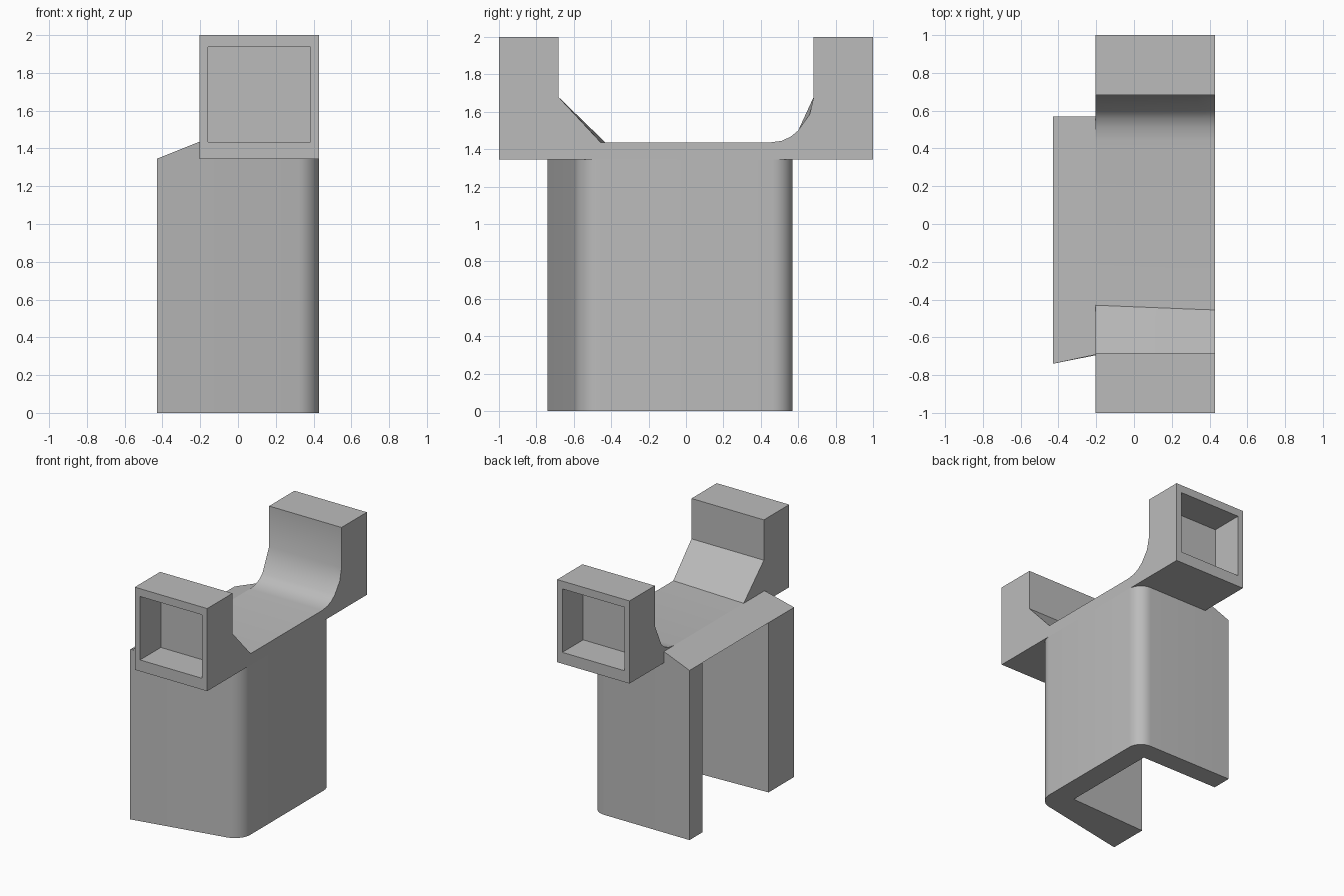
import bpy
import bmesh
from math import radians

old = bpy.data.objects.get("Cube")
if old:
    bpy.data.objects.remove(old, do_unlink=True)

grey = bpy.data.materials.new("matte_grey")
grey.use_nodes = True
grey.diffuse_color = (0.5, 0.5, 0.5, 1)
grey.node_tree.nodes["Principled BSDF"].inputs["Base Color"].default_value = (0.5, 0.5, 0.5, 1)

UNDER, DECK, TOP = 1.345, 1.435, 2.0
SIDE, INNER = 0.43, -0.205


def finish(name, bm):
    bmesh.ops.recalc_face_normals(bm, faces=bm.faces)
    mesh = bpy.data.meshes.new(name)
    bm.to_mesh(mesh)
    bm.free()
    ob = bpy.data.objects.new(name, mesh)
    bpy.context.collection.objects.link(ob)
    mesh.materials.append(grey)
    bpy.ops.object.select_all(action="DESELECT")
    ob.select_set(True)
    bpy.context.view_layer.objects.active = ob
    bpy.ops.object.shade_smooth_by_angle(angle=radians(30))


def loft(sections):
    """Join matching rings of points and cap both ends."""
    bm = bmesh.new()
    rings = [[bm.verts.new(p) for p in s] for s in sections]
    for a, b in zip(rings, rings[1:]):
        for i in range(len(a)):
            j = (i + 1) % len(a)
            bm.faces.new((a[i], a[j], b[j], b[i]))
    bm.faces.new(rings[0])
    bm.faces.new(rings[-1])
    bmesh.ops.recalc_face_normals(bm, faces=bm.faces)
    return bm


# Channel-shaped body, open on one side, with two rounded outer corners
plan = [(-SIDE, 0.57), (SIDE, 0.57), (SIDE, -0.57), (-SIDE, -0.74),
        (-SIDE, -0.42), (0.25, -0.39), (0.25, 0.41), (-SIDE, 0.41)]
bm = loft([[(x, y, z) for x, y in plan] for z in (0, UNDER)])
corners = [e for e in bm.edges
           if all(v.co.x > SIDE - 0.01 for v in e.verts)
           and abs(e.verts[0].co.z - e.verts[1].co.z) > 1]
bmesh.ops.bevel(bm, geom=corners, offset=0.11, segments=8, profile=0.5, affect="EDGES")
finish("channel_body", bm)

# Sloping roof edge over the open side
bm = loft([[(-SIDE, y0, UNDER), (INNER, y1, UNDER), (INNER, y1, DECK)]
           for y0, y1 in ((-0.74, -0.692), (0.57, 0.57))])
finish("sloping_roof_edge", bm)


# Cradle: flat deck with a raised block at each end
def cradle_section(x, foot, bend):
    ring = [(-1, UNDER), (1, UNDER), (1, TOP), (0.683, TOP), (0.683, 1.68),
            bend, (0.6, 1.5), (0.56, 1.467), (0.51, 1.444), (0.44, DECK),
            (foot, DECK), (-0.683, 1.68), (-0.683, TOP), (-1, TOP)]
    return [(x, y, z) for y, z in ring]


chord, arc = (0.6415, 1.59), (0.661, 1.585)
bm = loft([cradle_section(INNER, -0.43, chord),
           cradle_section(0.34, -0.452, chord),
           cradle_section(SIDE, -0.455, arc)])
bmesh.ops.dissolve_limit(bm, angle_limit=0.005, verts=bm.verts, edges=bm.edges)

# Square pocket in each outer end
ends = [f for f in bm.faces if abs(f.normal.y) > 0.99 and abs(f.calc_center_median().y) > 0.99]
bmesh.ops.inset_individual(bm, faces=ends, thickness=0.065)
for f in ends:
    for v in f.verts:
        v.co.z = DECK if v.co.z < 1.7 else 1.938
bmesh.ops.inset_individual(bm, faces=ends, thickness=0, depth=-0.26)
finish("cradle_with_end_blocks", bm)
